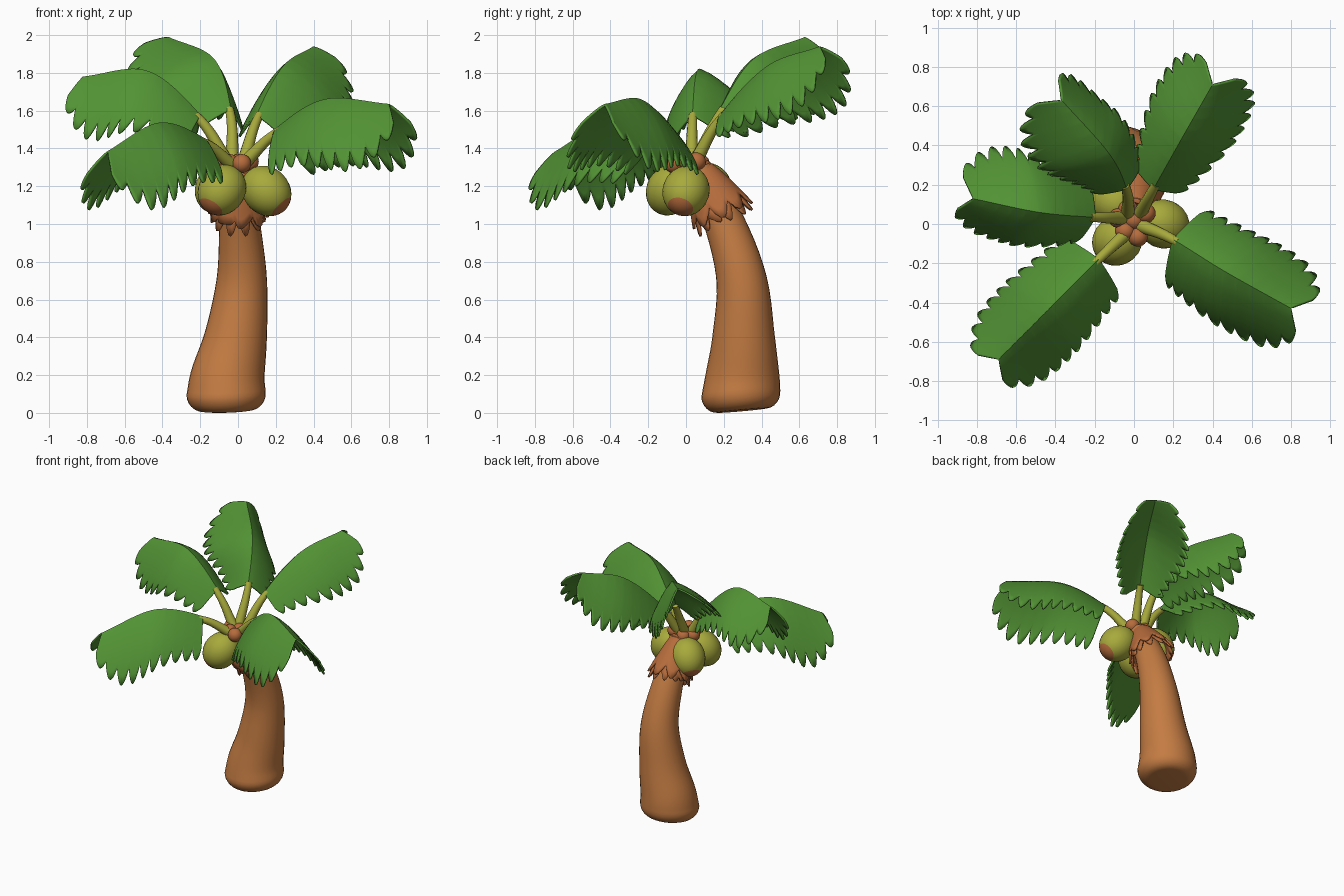
import bpy, bmesh, math
from mathutils import Vector, Quaternion

if "Cube" in bpy.data.objects:
    bpy.data.objects.remove(bpy.data.objects["Cube"])


def material(name, rgb):
    m = bpy.data.materials.new(name)
    m.diffuse_color = (*rgb, 1)
    m.use_nodes = True
    m.node_tree.nodes["Principled BSDF"].inputs["Base Color"].default_value = m.diffuse_color
    return m


BARK = material("bark brown", (0.55, 0.2, 0.055))
FIBRE = material("fibre brown", (0.47, 0.15, 0.045))
OLIVE = material("olive", (0.39, 0.4, 0.045))
GREEN = material("leaf green", (0.085, 0.29, 0.035))


def make(name, verts, faces, mat, angle=60):
    me = bpy.data.meshes.new(name)
    me.from_pydata([tuple(v) for v in verts], [], faces)
    bm = bmesh.new()
    bm.from_mesh(me)
    bmesh.ops.recalc_face_normals(bm, faces=bm.faces)
    bm.to_mesh(me)
    bm.free()
    ob = bpy.data.objects.new(name, me)
    bpy.context.collection.objects.link(ob)
    me.materials.append(mat)
    bpy.ops.object.select_all(action='DESELECT')
    ob.select_set(True)
    bpy.context.view_layer.objects.active = ob
    bpy.ops.object.shade_smooth_by_angle(angle=math.radians(angle))
    return ob


def spline(pts, t):
    """Point on a smooth curve through pts, t counted in points."""
    n = len(pts) - 1
    i = min(int(t), n - 1)
    f = t - i
    p1, p2 = Vector(pts[i]), Vector(pts[i + 1])
    p0 = Vector(pts[i - 1]) if i else 2 * p1 - p2
    p3 = Vector(pts[i + 2]) if i + 2 <= n else 2 * p2 - p1
    return 0.5 * (2 * p1 + (p2 - p0) * f + (2 * p0 - 5 * p1 + 4 * p2 - p3) * f * f
                  + (3 * p1 - p0 - 3 * p2 + p3) * f ** 3)


def tube(name, rings, mat, sides=24):
    """Closed tube from (centre, radius, axis) rings."""
    verts, faces = [], []
    for c, r, ax in rings:
        q = Vector((0, 0, 1)).rotation_difference(ax)
        for k in range(sides):
            a = math.tau * k / sides
            verts.append(c + q @ Vector((r * math.cos(a), r * math.sin(a), 0)))
    for j in range(len(rings) - 1):
        for k in range(sides):
            a, b = j * sides + k, j * sides + (k + 1) % sides
            faces.append((a, b, b + sides, a + sides))
    faces += [tuple(range(sides))[::-1], tuple(range(len(verts) - sides, len(verts)))]
    return make(name, verts, faces, mat)


def ball(name, centre, scale, axis, mat):
    bm = bmesh.new()
    bmesh.ops.create_uvsphere(bm, u_segments=24, v_segments=16, radius=1)
    q = Vector((0, 0, 1)).rotation_difference(Vector(axis).normalized())
    for v in bm.verts:
        v.co = Vector(centre) + q @ Vector([a * b for a, b in zip(v.co, scale)])
    bm.verts.index_update()
    verts = [v.co.copy() for v in bm.verts]
    faces = [tuple(v.index for v in f.verts) for f in bm.faces]
    bm.free()
    return make(name, verts, faces, mat)


# Trunk: centre line with radius, rounded and slightly tilted at the foot
path = [(-0.063, 0.29, 0.1), (-0.055, 0.298, 0.2), (-0.012, 0.305, 0.4),
        (0.02, 0.295, 0.7), (0.01, 0.205, 1.0), (0, 0.06, 1.29)]
radii = [0.21, 0.196, 0.166, 0.134, 0.108, 0.08]
foot = Vector((-0.03, -0.09, 1)).normalized()
rings = []
for j in range(7):
    a = math.pi / 2 * j / 6
    rings.append((Vector(path[0]) - foot * 0.088 * math.cos(a), 0.13 + 0.08 * math.sin(a), foot))
for j in range(1, 26):
    t = j / 5
    ax = (spline(path, min(t + 0.1, 5)) - spline(path, max(t - 0.1, 0))).normalized()
    r = spline([(r, 0, 0) for r in radii], t).x
    rings.append((spline(path, t), r, foot.lerp(ax, min(t / 2, 1))))
tube("trunk", rings, BARK, 32)

# Fibre skirt: two ragged flared collars below the crown
top, low = Vector((0, 0.06, 1.31)), Vector((0, 0.205, 1.02))
axis = (top - low).normalized()
q = Vector((0, 0, 1)).rotation_difference(axis)
for name, reach, flare, teeth, phase in (("fibre_skirt_lower", 1.0, 0.16, 12, 0),
                                         ("fibre_skirt_upper", 0.9, 0.17, 9, 0.4)):
    n = teeth * 6
    verts, faces = [], []
    for j in range(7):
        for k in range(n):
            tooth = math.sin(math.pi * (k % 6) / 6) ** 0.8
            ln = reach * (0.82 + 0.18 * tooth + 0.06 * math.sin(k * 0.9))
            v = j / 6 * ln
            a = math.tau * k / n + phase
            r = 0.06 + (flare - 0.06) * v ** 0.8 / reach
            verts.append(top + (low - top) * v
                         + q @ Vector((r * 0.93 * math.cos(a), r * math.sin(a), 0)))
    for j in range(6):
        for k in range(n):
            a, b = j * n + k, j * n + (k + 1) % n
            faces.append((a, b, b + n, a + n))
    s = make(name, verts, faces, FIBRE).modifiers.new("thickness", 'SOLIDIFY')
    s.thickness = 0.012

# Crown knobs at the stem bases
for i, c in enumerate([(-0.08, 0.03, 1.325), (0.06, 0.055, 1.33), (0.02, -0.065, 1.32),
                       (-0.03, 0.075, 1.32), (-0.045, -0.035, 1.32), (0, 0.02, 1.32)]):
    ball(f"crown_knob_{i + 1}", c, (0.05, 0.05, 0.05), (0, 0, 1), FIBRE)

# Coconuts: hanging outward, brown tip at the lower end
for i, (c, ax) in enumerate([((-0.085, -0.085, 1.18), (-0.5, -0.45, -0.77)),
                             ((0.15, 0.0, 1.175), (0.68, -0.25, -0.72)),
                             ((-0.1, 0.12, 1.19), (-0.5, 0.4, -0.75))]):
    ob = ball(f"coconut_{i + 1}", c, (0.124, 0.124, 0.143), ax, OLIVE)
    ob.data.materials.append(FIBRE)
    d = Vector(ax).normalized()
    for p in ob.data.polygons:
        if (p.center - Vector(c)).dot(d) > 0.124:
            p.material_index = 1

# Fronds: ridge points, leaf width at the base, roll in degrees, leaf size
fronds = {
    "back_right": ([(0.03, 0.05, 1.33), (0.1, 0.18, 1.57), (0.24, 0.43, 1.83), (0.4, 0.71, 1.935)], 0.45, 0, 0.95),
    "front_right": ([(0.04, -0.01, 1.33), (0.2, -0.08, 1.5), (0.46, -0.24, 1.655), (0.8, -0.43, 1.63)], 0.74, 0, 1.03),
    "front_left": ([(-0.03, -0.04, 1.31), (-0.18, -0.18, 1.45), (-0.42, -0.42, 1.53), (-0.69, -0.69, 1.38)], 0.72, 0, 1),
    "left": ([(-0.06, 0.03, 1.33), (-0.2, 0.035, 1.57), (-0.48, 0.06, 1.805), (-0.82, 0.13, 1.775)], 0.55, -10, 0.92),
    "back_left": ([(-0.03, 0.05, 1.33), (-0.04, 0.18, 1.6), (-0.13, 0.36, 1.87), (-0.37, 0.63, 1.985)], 0.45, 16, 0.93),
}
TEETH, SUB, ACROSS = 10, 8, 7
for name, (pts, base, roll, size) in fronds.items():
    # Stem running into the leaf
    rings = []
    for j in range(11):
        t = j / 10 * 1.12
        ax = (spline(pts, t + 0.05) - spline(pts, max(t - 0.05, 0))).normalized()
        rings.append((spline(pts, t) - Vector((0, 0, 0.02 * t)), 0.036 - 0.013 * j / 10, ax))
    tube(f"stem_{name}", rings, OLIVE, 12)

    # Folded leaf with toothed edges along the arching ridge
    n = TEETH * SUB
    verts, faces = [], []
    for i in range(n + 1):
        u = i / n
        t = 1 + 2 * u
        p = spline(pts, t)
        tan = (spline(pts, min(t + 0.05, 3)) - spline(pts, t - 0.05)).normalized()
        side = tan.cross(Vector((0, 0, 1))).normalized()
        turn = Quaternion(tan, math.radians(roll))
        down = (side.cross(tan) * -0.4 + Vector((0, 0, -0.6))).normalized()
        side, down = turn @ side, turn @ down
        shape = [(base, 0, 0), (0.5 + base / 2, 0, 0), (1, 0, 0), (0.88, 0, 0), (0.36, 0, 0)]
        width = spline(shape, u * 4).x * size
        tooth = abs(math.sin(math.pi * u * TEETH)) ** 0.85
        for k in range(-ACROSS, ACROSS + 1):
            v = abs(k) / ACROSS
            w = v * width * (0.78 + 0.25 * tooth)
            s = math.copysign(0.25 * math.sin(w * 1.2) / 0.93, k)
            verts.append(p + side * s + down * (0.35 * w ** 1.2 * (1 + 0.1 * u * u))
                         + tan * (w * (0.02 + 0.26 * u ** 1.5)))
    m = 2 * ACROSS + 1
    for i in range(n):
        for k in range(m - 1):
            a = i * m + k
            faces.append((a, a + 1, a + m + 1, a + m))
    s = make(f"leaf_{name}", verts, faces, GREEN, 50).modifiers.new("thickness", 'SOLIDIFY')
    s.thickness = 0.012
    s.offset = 0
